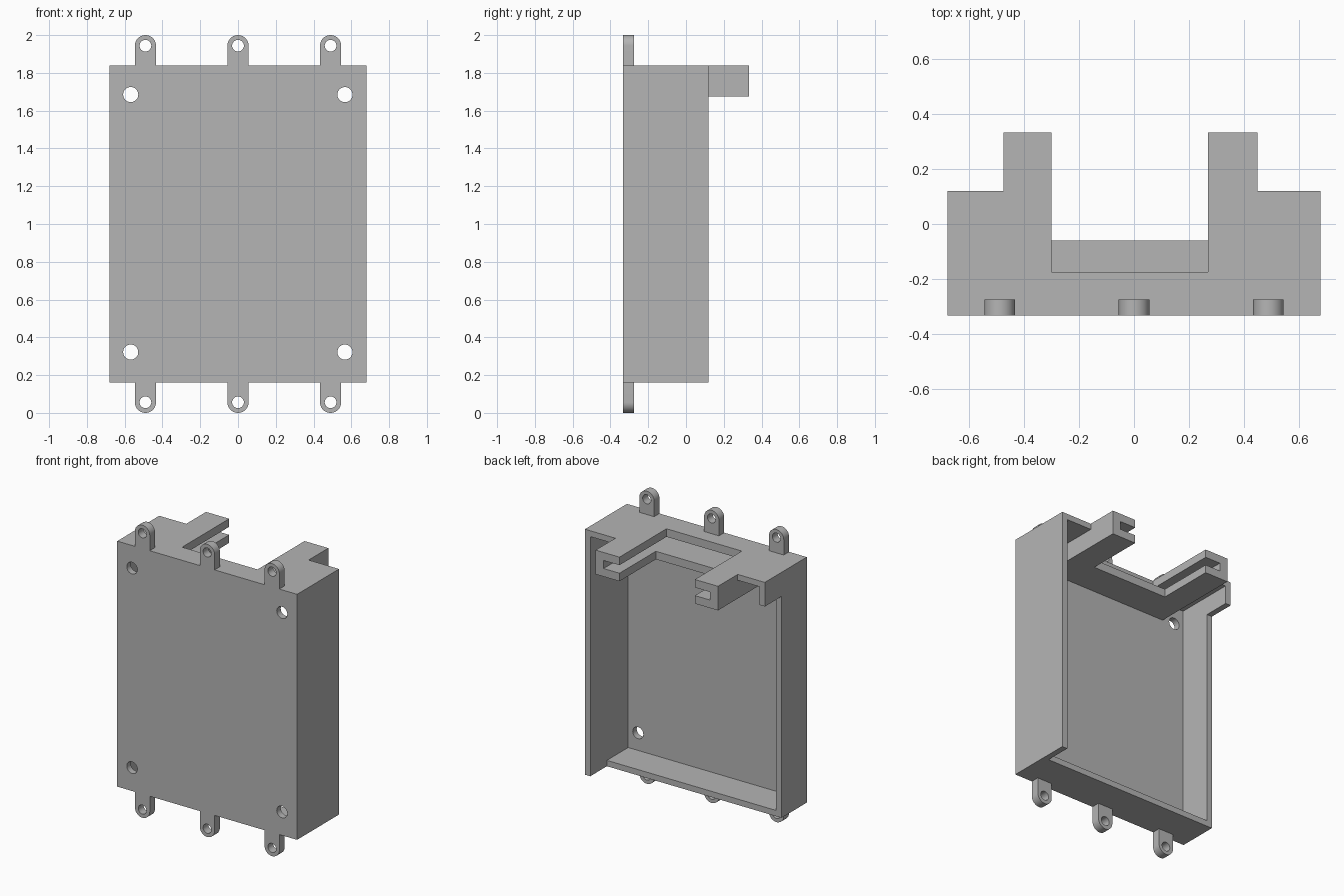
import bpy, bmesh, math
from mathutils import Matrix, Vector

cube = bpy.data.objects.get("Cube")
if cube:
    bpy.data.objects.remove(cube, do_unlink=True)

grey = bpy.data.materials.new("plain grey")
grey.use_nodes = True
COLOUR = (0.46, 0.46, 0.46, 1)
grey.diffuse_color = COLOUR
grey.node_tree.nodes["Principled BSDF"].inputs["Base Color"].default_value = COLOUR


def finish(bm, name):
    bmesh.ops.recalc_face_normals(bm, faces=bm.faces)
    mesh = bpy.data.meshes.new(name)
    bm.to_mesh(mesh)
    bm.free()
    mesh.materials.append(grey)
    obj = bpy.data.objects.new(name, mesh)
    bpy.context.collection.objects.link(obj)
    return obj


def box(name, x, y, z):
    bm = bmesh.new()
    bmesh.ops.create_cube(bm, size=1)
    for v in bm.verts:
        v.co = Vector([(a + b) / 2 + c * (b - a) for (a, b), c in zip((x, y, z), v.co)])
    return finish(bm, name)


def drill(name, x, z, radius):
    bm = bmesh.new()
    bmesh.ops.create_cone(bm, cap_ends=True, segments=32, radius1=radius, radius2=radius,
                          depth=0.3, matrix=Matrix.Translation((x, -0.33, z))
                          @ Matrix.Rotation(math.pi / 2, 4, 'X'))
    return finish(bm, name)


def combine(target, tool, operation='DIFFERENCE'):
    """Apply a boolean and discard the tool object."""
    mod = target.modifiers.new("shape", 'BOOLEAN')
    mod.operation, mod.object, mod.solver = operation, tool, 'EXACT'
    bpy.context.view_layer.objects.active = target
    bpy.ops.object.modifier_apply(modifier=mod.name)
    bpy.data.objects.remove(tool, do_unlink=True)


def smooth(obj):
    bpy.ops.object.select_all(action='DESELECT')
    obj.select_set(True)
    bpy.context.view_layer.objects.active = obj
    bpy.ops.object.shade_smooth_by_angle(angle=math.radians(30))


FRONT, BACK, STEP = -0.333, 0.12, -0.06
LOW, HIGH, SHELF = 0.162, 1.84, 1.675

# Open-backed housing with two shortened walls
housing = box("housing", (-0.68, 0.68), (FRONT, BACK), (LOW, HIGH))
combine(housing, box("cavity", (-0.64, 0.64), (-0.29, 1), (LOW + 0.04, HIGH - 0.04)))
combine(housing, box("wall_step", (-1, 0.64), (STEP, 1), (0, SHELF)))

# Slotted fork bracket under the top wall
combine(housing, box("bracket", (-0.475, 0.45), (-0.31, 0.333), (SHELF, HIGH)), 'UNION')
combine(housing, box("upper_notch", (-0.3, 0.27), (-0.175, 1), (1.76, 2)))
combine(housing, box("lower_notch", (-0.3, 0.27), (STEP, 1), (1.5, 1.77)))
combine(housing, box("slot", (-0.415, 0.39), (-0.28, 1), (1.73, 1.785)))

# Screw holes in the front plate
for x in (-0.568, 0.566):
    for z in (0.322, 1.685):
        combine(housing, drill("screw_hole", x, z, 0.04))
smooth(housing)

# Round-ended mounting ears along top and bottom
RADIUS, CENTRE = 0.056, 0.944
for side, label in ((1, "top"), (-1, "bottom")):
    for x, place in ((-0.49, "right"), (0, "middle"), (0.49, "left")):
        arc = [(RADIUS * math.cos(math.pi * i / 20), CENTRE + RADIUS * math.sin(math.pi * i / 20))
               for i in range(21)]
        profile = [(RADIUS, 0.838)] + arc + [(-RADIUS, 0.838)]
        bm = bmesh.new()
        face = bm.faces.new([bm.verts.new((x + u, FRONT, 1 + side * w)) for u, w in profile])
        moved = bmesh.ops.extrude_face_region(bm, geom=[face])["geom"]
        bmesh.ops.translate(bm, vec=(0, 0.057, 0),
                            verts=[g for g in moved if isinstance(g, bmesh.types.BMVert)])
        ear = finish(bm, f"{label}_{place}_ear")
        combine(ear, drill("ear_hole", x, 1 + side * CENTRE, 0.031))
        smooth(ear)
